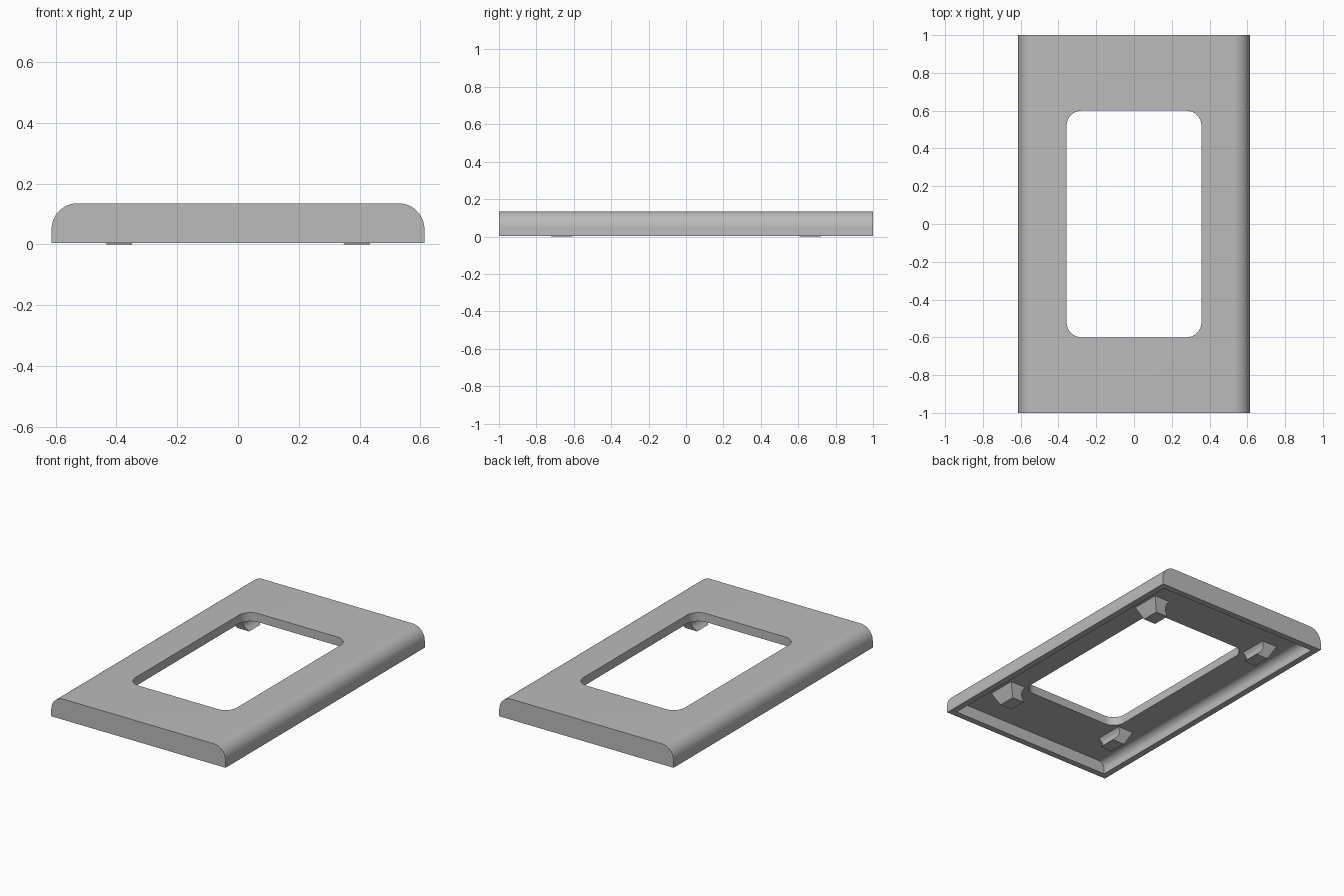
import bpy, bmesh
from math import sin, cos, pi, radians
from mathutils import Vector

if "Cube" in bpy.data.objects:
    bpy.data.objects.remove(bpy.data.objects["Cube"])

grey = bpy.data.materials.new("matte grey")
grey.use_nodes = True
grey.diffuse_color = (0.5, 0.5, 0.5, 1)
grey.node_tree.nodes["Principled BSDF"].inputs["Base Color"].default_value = (0.5, 0.5, 0.5, 1)


def finish(name, bm):
    bmesh.ops.recalc_face_normals(bm, faces=bm.faces)
    mesh = bpy.data.meshes.new(name)
    bm.to_mesh(mesh)
    bm.free()
    mesh.materials.append(grey)
    ob = bpy.data.objects.new(name, mesh)
    bpy.context.collection.objects.link(ob)
    return ob


def prism(name, points, offset):
    """Extrude a closed outline along an offset."""
    bm = bmesh.new()
    face = bm.faces.new([bm.verts.new(p) for p in points])
    new = bmesh.ops.extrude_face_region(bm, geom=[face])["geom"]
    bmesh.ops.translate(bm, vec=Vector(offset),
                        verts=[v for v in new if isinstance(v, bmesh.types.BMVert)])
    return finish(name, bm)


def arc(cx, cy, r, start, steps=12):
    return [(cx + r * cos(start + pi / 2 * i / steps),
             cy + r * sin(start + pi / 2 * i / steps)) for i in range(steps + 1)]


def arch(half, low, high, r, y):
    """Cross-section with two rounded upper corners."""
    outline = [(half, low)] + arc(half - r, high - r, r, 0)
    outline += arc(r - half, high - r, r, pi / 2) + [(-half, low)]
    return [(x, y, z) for x, z in outline]


def activate(ob):
    bpy.ops.object.select_all(action="DESELECT")
    ob.select_set(True)
    bpy.context.view_layer.objects.active = ob


def cut(ob, cutter):
    mod = ob.modifiers.new("cut", "BOOLEAN")
    mod.operation, mod.solver, mod.object = "DIFFERENCE", "EXACT", cutter
    activate(ob)
    bpy.ops.object.modifier_apply(modifier=mod.name)
    bpy.data.objects.remove(cutter)


# Hollow cover with rounded long edges
BASE, CEILING, WALL = 0.004, 0.08, 0.04
cover = prism("cover_plate", arch(0.613, BASE, 0.135, 0.085, -1), (0, 2, 0))
cut(cover, prism("cavity", arch(0.613 - WALL, -0.1, CEILING, 0.045, WALL - 1),
                 (0, 2 - 2 * WALL, 0)))

# Rounded window through the plate
hx, hy, r = 0.357, 0.6, 0.08
window = []
for k, (sx, sy) in enumerate([(1, 1), (-1, 1), (-1, -1), (1, -1)]):
    window += arc(sx * (hx - r), sy * (hy - r), r, k * pi / 2, 8)
cut(cover, prism("window", [(x, y, -0.1) for x, y in window], (0, 0, 0.4)))
activate(cover)
bpy.ops.object.shade_smooth_by_angle(angle=radians(30))


# Tapered posts, scooped on the side facing the window
def post(name, sx, sy):
    bm = bmesh.new()
    rings = []
    for i in range(9):
        t = i / 8
        inner = 0.347 + 0.012 * t + 0.025 * sin(pi * t)
        outer = 0.432 + 0.043 * t
        near, far = 0.608 - 0.035 * t, 0.722 + 0.04 * t
        z = t * (CEILING + 0.005)
        rings.append([bm.verts.new((sx * x, sy * y, z)) for x, y in
                      ((inner, near), (outer, near), (outer, far), (inner, far))])
    for a, b in zip(rings, rings[1:]):
        for j in range(4):
            k = (j + 1) % 4
            bm.faces.new((a[j], a[k], b[k], b[j]))
    bm.faces.new(rings[0])
    bm.faces.new(rings[-1])
    ob = finish(name, bm)
    activate(ob)
    bpy.ops.object.shade_smooth_by_angle(angle=radians(30))


for side, sx in (("left", 1), ("right", -1)):
    for end, sy in (("front", -1), ("back", 1)):
        post(f"{end}_{side}_post", sx, sy)
